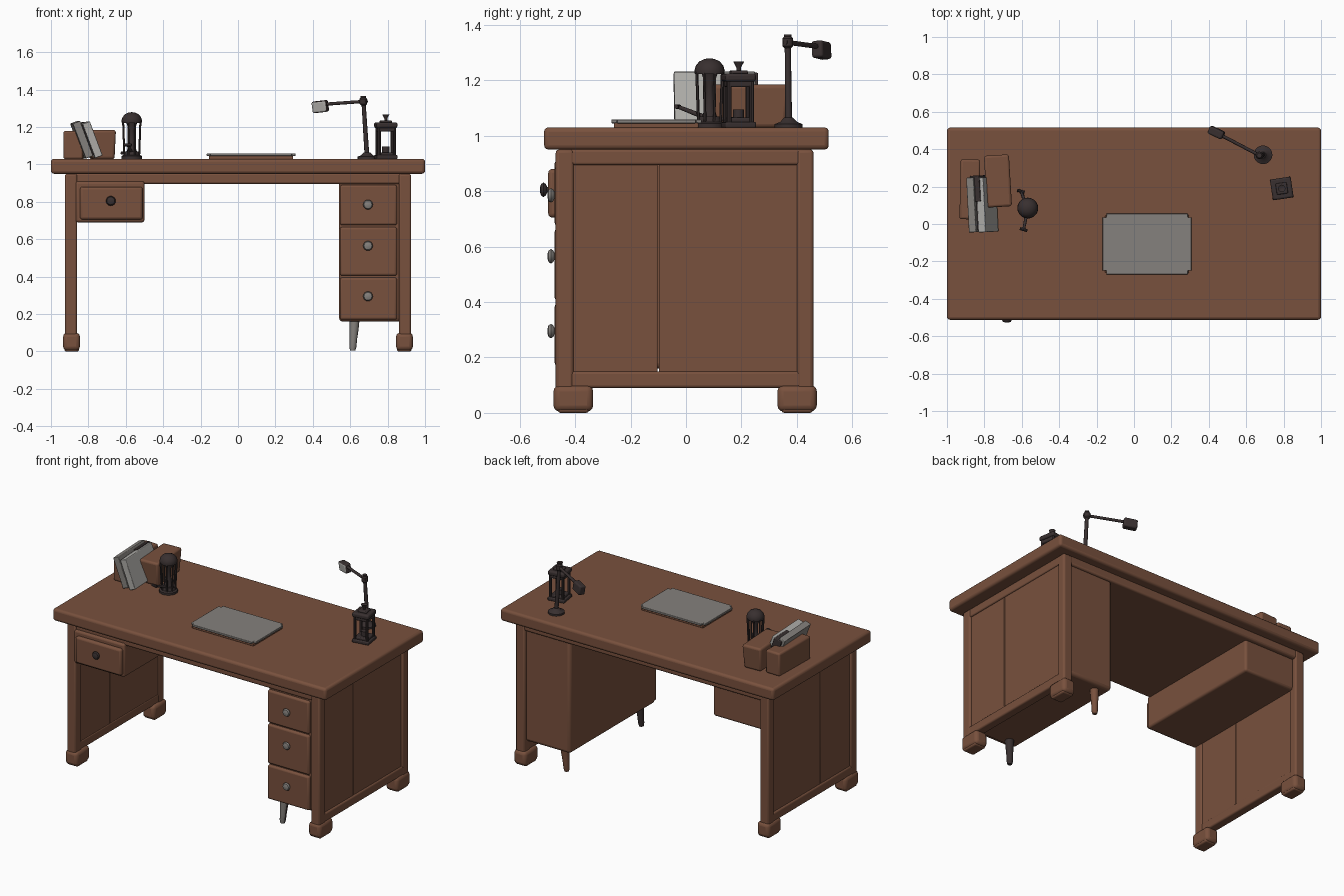
import bpy, bmesh, math
from mathutils import Vector, Matrix

if "Cube" in bpy.data.objects:
    bpy.data.objects.remove(bpy.data.objects["Cube"])


def mat(name, r, g, b):
    m = bpy.data.materials.new(name)
    m.diffuse_color = (r, g, b, 1)
    m.use_nodes = True
    m.node_tree.nodes["Principled BSDF"].inputs["Base Color"].default_value = m.diffuse_color
    return m


WOOD = mat("brown_wood", 0.19, 0.082, 0.047)
GREY = mat("warm_grey", 0.235, 0.22, 0.205)
DARK = mat("dark_metal", 0.04, 0.029, 0.029)
PALE = mat("pale_grey", 0.42, 0.41, 0.39)


def finish(name, bm, m, bevel=0, seg=3):
    bmesh.ops.recalc_face_normals(bm, faces=bm.faces)
    me = bpy.data.meshes.new(name)
    bm.to_mesh(me)
    bm.free()
    ob = bpy.data.objects.new(name, me)
    bpy.context.collection.objects.link(ob)
    me.materials.append(m)
    if bevel:
        b = ob.modifiers.new("bevel", 'BEVEL')
        b.width, b.segments = bevel, seg
    bpy.ops.object.select_all(action='DESELECT')
    ob.select_set(True)
    bpy.context.view_layer.objects.active = ob
    bpy.ops.object.shade_smooth_by_angle(angle=math.radians(40))
    return ob


def box(name, x, y, z, m=WOOD, bevel=0.008, rot=None, taper=1.0):
    """Box from ranges; taper scales the bottom, rot turns it about its centre."""
    bm = bmesh.new()
    bmesh.ops.create_cube(bm, size=1)
    for v in bm.verts:
        k = taper if v.co.z < 0 else 1
        v.co = Vector((v.co.x * (x[1] - x[0]) * k, v.co.y * (y[1] - y[0]) * k, v.co.z * (z[1] - z[0])))
    ob = finish(name, bm, m, bevel)
    ob.location = (sum(x) / 2, sum(y) / 2, sum(z) / 2)
    if rot:
        ob.rotation_euler = rot
    return ob


def lathe(name, profile, loc, m, n=20, direction=(0, 0, 1)):
    """Revolve (radius, height) points around an axis."""
    bm = bmesh.new()
    rings = [[bm.verts.new((r * math.cos(2 * math.pi * i / n), r * math.sin(2 * math.pi * i / n), h))
              for i in range(n)] for r, h in profile]
    for a, b in zip(rings, rings[1:]):
        for i in range(n):
            bm.faces.new((a[i], a[(i + 1) % n], b[(i + 1) % n], b[i]))
    bm.faces.new(rings[0])
    bm.faces.new(rings[-1])
    ob = finish(name, bm, m)
    ob.rotation_euler = Vector(direction).to_track_quat('Z', 'Y').to_euler()
    ob.location = loc
    return ob


def rod(name, a, b, r, m=DARK, r2=None, n=10):
    a, b = Vector(a), Vector(b)
    return lathe(name, [(r, 0), (r2 or r, (b - a).length)], a, m, n, b - a)


def two_tone(ob, front, limit=-0.3):
    """Give the front-facing faces a second colour."""
    ob.data.materials.append(front)
    turn = ob.rotation_euler.to_matrix()
    for f in ob.data.polygons:
        if (turn @ f.normal).y < limit:
            f.material_index = 1


# Desk top and the board beneath it
box("desk_top", (-1, 1), (-0.512, 0.515), (0.95, 1.03), bevel=0.016)
box("under_board", (-0.90, 0.90), (-0.46, 0.455), (0.895, 0.955), bevel=0.012)

# Framed side walls with posts, rails, panels and feet
for s, side in ((-1, "left"), (1, "right")):
    def xr(a, b):
        return tuple(sorted((s * a, s * b)))
    for y0, y1, f0, f1, end in ((-0.47, -0.405, -0.478, -0.335, "front"), (0.40, 0.46, 0.33, 0.472, "back")):
        box(f"{side}_{end}_post", xr(0.86, 0.926), (y0, y1), (0.08, 0.95), bevel=0.012)
        box(f"{side}_{end}_foot", xr(0.845, 0.935), (f0, f1), (0.005, 0.10), bevel=0.022)
        box(f"{side}_{end}_foot_pad", xr(0.85, 0.928), (f0 + 0.015, f1 - 0.015), (0, 0.04), bevel=0.01)
    box(f"{side}_top_rail", xr(0.865, 0.922), (-0.42, 0.42), (0.895, 0.95))
    box(f"{side}_bottom_rail", xr(0.865, 0.924), (-0.42, 0.42), (0.09, 0.15), bevel=0.01)
    box(f"{side}_front_panel", xr(0.868, 0.914), (-0.42, -0.102), (0.14, 0.90), bevel=0.004)
    box(f"{side}_back_panel", xr(0.868, 0.914), (-0.098, 0.42), (0.14, 0.90), bevel=0.004)


def knob(name, x, y, z, m):
    lathe(name, [(0.011, 0), (0.01, 0.008), (0.021, 0.013), (0.026, 0.021), (0.021, 0.030), (0.008, 0.034)],
          (x, y, z), m, 16, (0, -1, 0))


# Left hanging drawer
box("left_drawer_case", (-0.87, -0.50), (-0.475, 0.43), (0.69, 0.91), bevel=0.014)
box("left_drawer_front", (-0.845, -0.51), (-0.497, -0.46), (0.705, 0.88), bevel=0.014)
knob("left_drawer_knob", -0.68, -0.493, 0.805, DARK)

# Right drawer cabinet
box("cabinet", (0.54, 0.875), (-0.455, 0.44), (0.16, 0.91), bevel=0.02)
for i, (z0, z1, kz) in enumerate(((0.675, 0.89, 0.785), (0.405, 0.665, 0.565), (0.17, 0.395, 0.295))):
    box(f"cabinet_drawer_{i + 1}", (0.545, 0.85), (-0.474, -0.43), (z0, z1), bevel=0.012)
    knob(f"cabinet_knob_{i + 1}", 0.695, -0.466, kz, GREY)

# Short curved cabinet legs
for y, end, m in ((-0.41, "front", DARK), (0.37, "back", WOOD)):
    leg = lathe(f"cabinet_{end}_leg", [(0.014, 0), (0.019, 0.02), (0.02, 0.06), (0.025, 0.12), (0.027, 0.175)],
                (0.613, y, 0.005), m, 14, (0.06, 0.05, 1))
    if end == "front":
        two_tone(leg, GREY)

# Closed laptop
bm = bmesh.new()
bmesh.ops.create_cube(bm, size=1)
bmesh.ops.scale(bm, vec=(0.475, 0.325, 0.014), verts=bm.verts)
bmesh.ops.bevel(bm, geom=[e for e in bm.edges if abs(e.verts[0].co.z - e.verts[1].co.z) > 0.01],
                offset=0.02, segments=4, affect='EDGES')
lid = finish("laptop_lid", bm, GREY, 0.003, 2)
lid.location = (0.07, -0.107, 1.052)
box("laptop_base", (-0.155, 0.295), (-0.26, 0.045), (1.028, 1.046), WOOD, 0.004)

# Desk lamp: base, pole, joint, arm and head
lathe("lamp_base", [(0.05, 0), (0.05, 0.012), (0.03, 0.02), (0.016, 0.035)], (0.69, 0.37, 1.03), DARK, 20)
rod("lamp_pole", (0.69, 0.37, 1.04), (0.67, 0.367, 1.35), 0.013, r2=0.011)
lathe("lamp_joint", [(0.012, 0), (0.02, 0.008), (0.02, 0.036), (0.012, 0.045)], (0.67, 0.367, 1.315), DARK, 14)
rod("lamp_cap", (0.67, 0.367, 1.35), (0.67, 0.367, 1.365), 0.014)
rod("lamp_arm", (0.69, 0.357, 1.338), (0.465, 0.475, 1.322), 0.009)
head = box("lamp_head", (0.398, 0.482), (0.467, 0.511), (1.278, 1.34), DARK, 0.01, (0.1, -0.1, -0.45))
two_tone(head, PALE, -0.5)

# Square lantern on the right
cx, cy = 0.79, 0.19
turn = Matrix.Rotation(0.15, 3, 'Z')


def square(name, h, z0, z1, bevel=0.006, taper=1.0):
    box(name, (cx - h, cx + h), (cy - h, cy + h), (z0, z1), DARK, bevel, (0, 0, 0.15), taper)


square("square_lantern_base", 0.056, 1.028, 1.05)
square("square_lantern_step", 0.044, 1.045, 1.065)
square("square_lantern_roof", 0.056, 1.195, 1.225, 0.01)
square("square_lantern_collar", 0.047, 1.175, 1.2)
square("square_lantern_cap", 0.03, 1.22, 1.236)
for i, (a, b) in enumerate(((-1, -1), (-1, 1), (1, -1), (1, 1))):
    p = Vector((cx, cy, 0)) + turn @ Vector((a * 0.041, b * 0.041, 0))
    rod(f"square_lantern_post_{i + 1}", (p.x, p.y, 1.05), (p.x, p.y, 1.2), 0.009, n=8)
lathe("square_lantern_finial", [(0.008, 0), (0.008, 0.012), (0.02, 0.035), (0.006, 0.03)], (cx, cy, 1.233), DARK, 12)
lathe("square_lantern_candle", [(0.02, 0), (0.02, 0.035)], (cx, cy, 1.06), DARK, 12)

# Round domed lantern on the left with two side arms
rx, ry = -0.568, 0.085
lathe("round_lantern_base", [(0.056, 0), (0.056, 0.014), (0.045, 0.02), (0.04, 0.04)], (rx, ry, 1.03), DARK, 20)
lathe("round_lantern_dome", [(0.053, 0), (0.055, 0.012), (0.05, 0.03), (0.037, 0.046), (0.018, 0.055), (0.004, 0.057)],
      (rx, ry, 1.222), DARK, 20)
lathe("round_lantern_core", [(0.03, 0), (0.018, 0.04), (0.014, 0.12), (0.03, 0.165)], (rx, ry, 1.06), DARK, 14)
for i in range(8):
    a = (i + 0.5) * math.pi / 4
    c, s = math.cos(a), math.sin(a)
    rod(f"round_lantern_rib_{i + 1}", (rx + 0.043 * c, ry + 0.043 * s, 1.05),
        (rx + 0.05 * c, ry + 0.05 * s, 1.23), 0.0055, n=6)
for ex, ey, ez, end in ((-0.59, -0.03, 1.105, "front"), (-0.605, 0.175, 1.06, "back")):
    rod(f"round_lantern_{end}_arm", (rx, ry, 1.06), (ex, ey, ez), 0.010, r2=0.007)
    rod(f"round_lantern_{end}_grip", (ex - 0.02, ey + 0.006, ez), (ex + 0.02, ey - 0.006, ez), 0.008, n=8)

# Wooden bookends with leaning books between them
box("left_bookend", (-0.93, -0.825), (0.025, 0.345), (1.028, 1.18), WOOD, 0.012, (0, 0, -0.02))
box("right_bookend", (-0.795, -0.66), (0.09, 0.37), (1.028, 1.185), WOOD, 0.014, (0, 0, 0.06), 0.9)
for i, (x, m, h) in enumerate(((-0.836, GREY, 0.2), (-0.785, PALE, 0.195))):
    box(f"book_{i + 1}", (x - 0.021, x + 0.021), (-0.043, 0.25), (1.132 - h / 2, 1.132 + h / 2), m, 0.004, (0, -0.36, 0.05))
box("book_spacer", (-0.815, -0.805), (-0.03, 0.24), (1.045, 1.215), DARK, 0.002, (0, -0.36, 0.05))
box("dark_book", (-0.845, -0.79), (0.12, 0.26), (1.04, 1.225), DARK, 0.004, (0, -0.36, 0.05))
